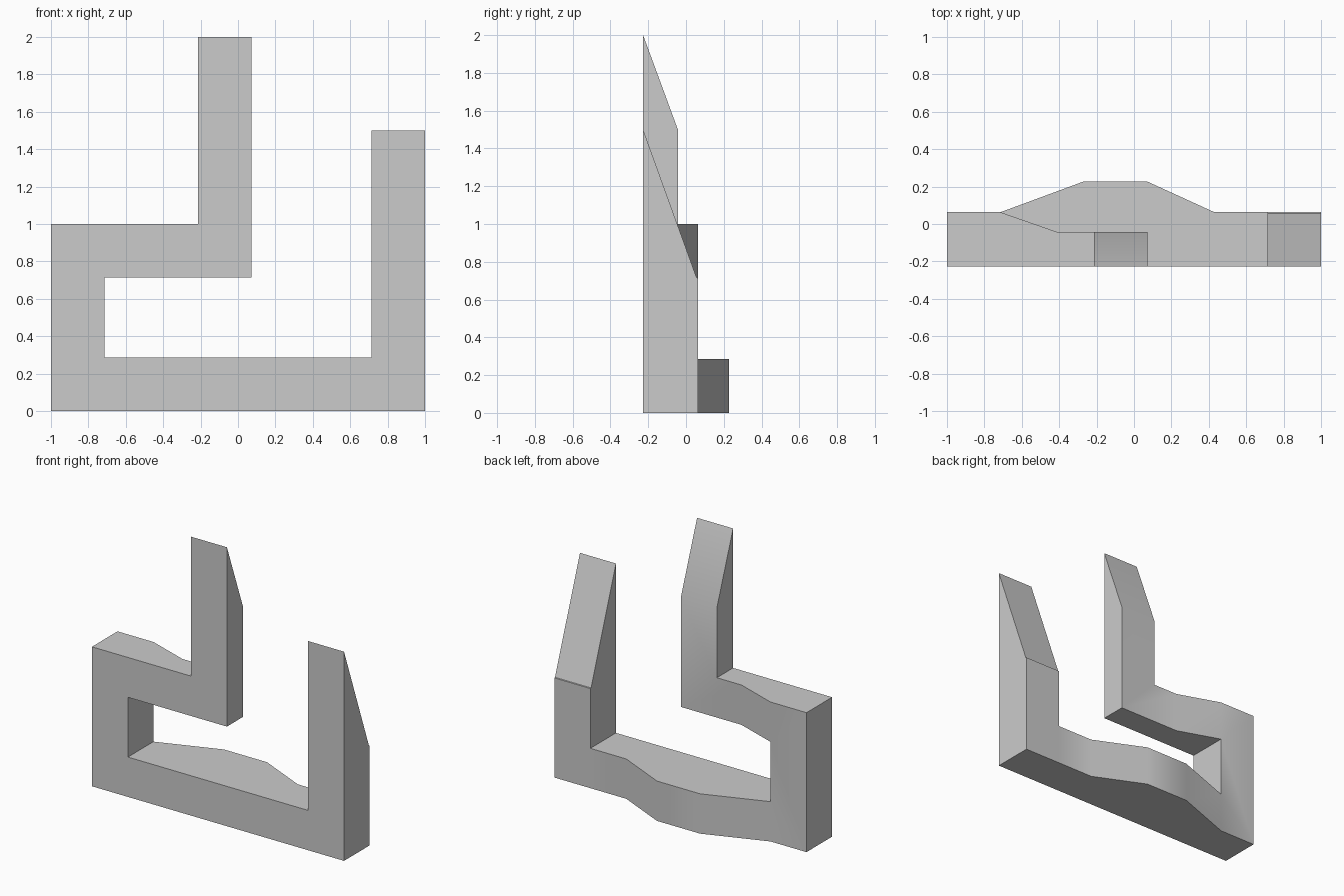
import bpy
import bmesh
import math

cube = bpy.data.objects.get("Cube")
if cube:
    bpy.data.objects.remove(cube, do_unlink=True)

# Key levels of the bar
FRONT, THIN, FULL, BULGE = -0.227, -0.043, 0.063, 0.227
W = 2 / 7            # bar width
IN = 1 - W           # inner edge of the bar
ARM = 0.071          # inner face of the tall arm

# Stations along the bent bar: outer (x, z), inner (x, z), back depth
stations = [
    ((ARM - W, 2), (ARM, 2), FRONT),             # tip of tall arm
    ((ARM - W, 1.5), (ARM, 1.5), THIN),
    ((ARM - W, 1), (ARM, IN), THIN),             # upper elbow
    ((-0.41, 1), (-0.41, IN), THIN),
    ((-IN, 1), (-IN, IN), FULL),
    ((-1, 1), (-IN, IN), FULL),                  # side column
    ((-1, 0), (-IN, W), FULL),
    ((-IN, 0), (-IN, W), FULL),                  # bottom bar
    ((-0.27, 0), (-0.27, W), BULGE),
    ((ARM, 0), (ARM, W), BULGE),
    ((0.43, 0), (0.43, W), FULL),
    ((IN, 0), (IN, W), FULL),
    ((1, 0), (IN, W), FULL),                     # short arm
    ((1, IN), (IN, IN), FULL),
    ((1, IN + 0.002), (IN, IN + 0.002), FULL - 0.007),
    ((1, 1.5), (IN, 1.5), FRONT),
]

# Loft a four-sided section through the stations
bm = bmesh.new()
rings = []
for (ox, oz), (ix, iz), back in stations:
    section = ((ox, FRONT, oz), (ix, FRONT, iz), (ix, back, iz), (ox, back, oz))
    rings.append([bm.verts.new(p) for p in section])
for r, s in zip(rings, rings[1:]):
    for i in range(4):
        j = (i + 1) % 4
        bm.faces.new((r[i], r[j], s[j], s[i]))
bmesh.ops.remove_doubles(bm, verts=bm.verts, dist=0.0005)
bmesh.ops.recalc_face_normals(bm, faces=bm.faces)

mesh = bpy.data.meshes.new("bent_bar")
bm.to_mesh(mesh)
bm.free()
bar = bpy.data.objects.new("bent_bar", mesh)
bpy.context.collection.objects.link(bar)

# Plain grey
grey = bpy.data.materials.new("light_grey")
grey.use_nodes = True
colour = (0.6, 0.6, 0.6, 1)
grey.diffuse_color = colour
for node in grey.node_tree.nodes:
    if node.type == "BSDF_PRINCIPLED":
        node.inputs["Base Color"].default_value = colour
mesh.materials.append(grey)

# Soft bends, sharp corners
bpy.ops.object.select_all(action="DESELECT")
bar.select_set(True)
bpy.context.view_layer.objects.active = bar
bpy.ops.object.shade_smooth_by_angle(angle=math.radians(30))
